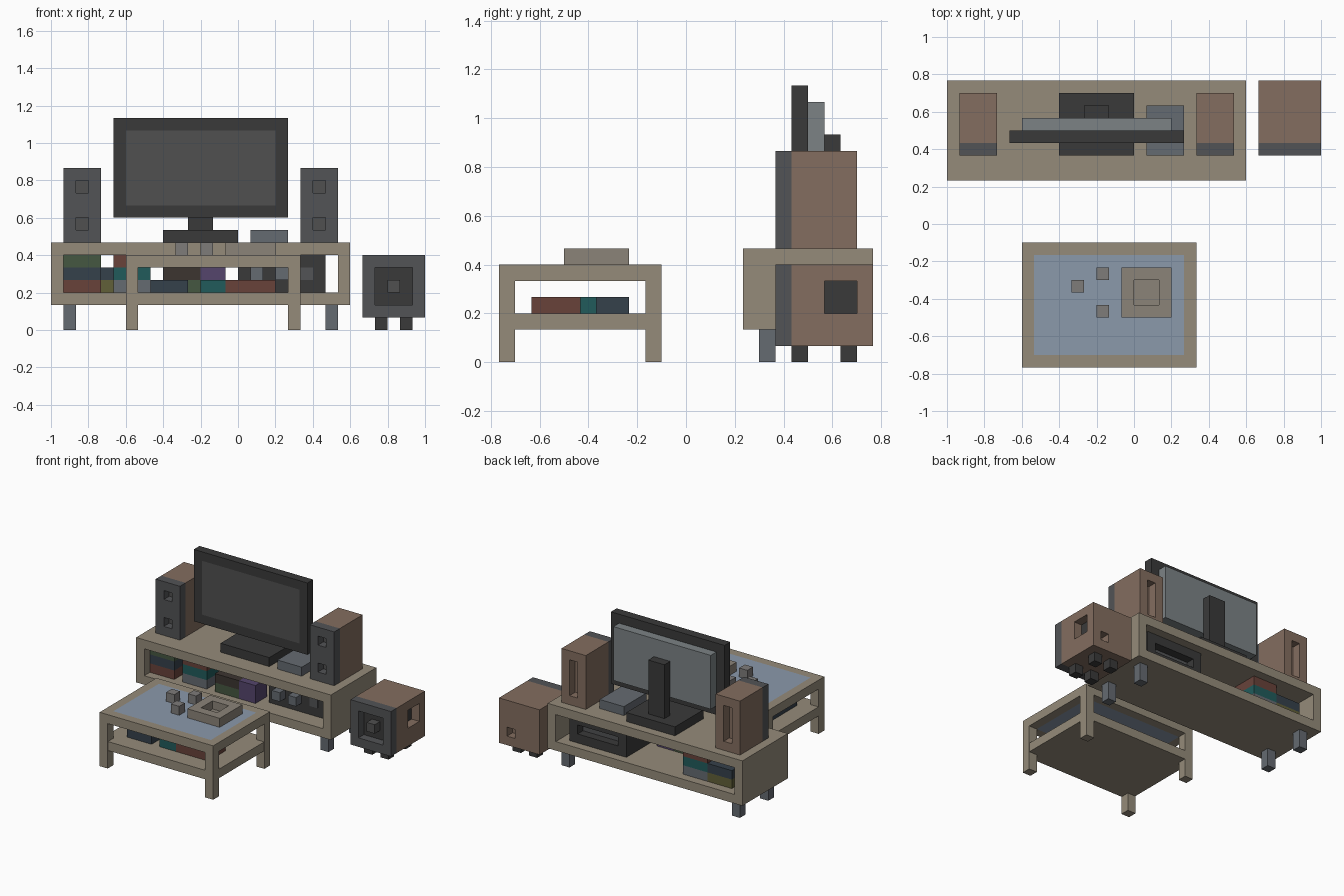
import bpy

if "Cube" in bpy.data.objects:
    bpy.data.objects.remove(bpy.data.objects["Cube"])

U = 1 / 15  # everything sits on a grid of 1/15 unit cells


def material(name, rgb):
    m = bpy.data.materials.new(name)
    m.diffuse_color = (*rgb, 1)
    m.use_nodes = True
    m.node_tree.nodes["Principled BSDF"].inputs["Base Color"].default_value = m.diffuse_color
    return m


WOOD = material("pale_wood", (0.30, 0.26, 0.195))
BROWN = material("brown_wood", (0.23, 0.155, 0.115))
CHARCOAL = material("charcoal", (0.085, 0.087, 0.092))
BLACK = material("black", (0.042, 0.042, 0.042))
SCREEN = material("screen", (0.08, 0.08, 0.08))
STEEL = material("steel", (0.20, 0.225, 0.235))
LEG = material("leg_grey", (0.13, 0.145, 0.165))
GLASS = material("glass", (0.26, 0.32, 0.41))
STONE = material("stone", (0.26, 0.23, 0.19))
CUBE = material("cube_grey", (0.21, 0.20, 0.195))
RED = material("red", (0.14, 0.055, 0.042))
BLUE = material("blue", (0.036, 0.052, 0.07))
GREEN = material("green", (0.06, 0.095, 0.052))
TEAL = material("teal", (0.015, 0.105, 0.105))
PURPLE = material("purple", (0.09, 0.06, 0.15))
OLIVE = material("olive", (0.12, 0.115, 0.04))
DARK_BROWN = material("dark_brown", (0.045, 0.035, 0.03))


def box(name, x, y, z, mat=None):
    """Box from cell ranges; cell (15, 11.5, 0) is the origin."""
    bpy.ops.mesh.primitive_cube_add(
        size=1, location=((sum(x) / 2 - 15) * U, (sum(y) / 2 - 11.5) * U, sum(z) / 2 * U))
    ob = bpy.context.object
    ob.name = name
    ob.scale = [(r[1] - r[0]) * U for r in (x, y, z)]
    bpy.ops.object.transform_apply(location=False, rotation=False, scale=True)
    if mat:
        ob.data.materials.append(mat)
    return ob


def cut(ob, x, y, z):
    """Subtract a box of cells from an object."""
    cutter = box("cutter", x, y, z)
    mod = ob.modifiers.new("cut", "BOOLEAN")
    mod.operation, mod.solver, mod.object = "DIFFERENCE", "EXACT", cutter
    bpy.context.view_layer.objects.active = ob
    bpy.ops.object.modifier_apply(modifier=mod.name)
    bpy.data.objects.remove(cutter, do_unlink=True)


# Media stand, open front and back, on four legs
stand = box("media_stand", (0, 24), (15, 23), (2, 7), WOOD)
cut(stand, (1, 23), (14, 24), (3, 6))
for x in (1, 22):
    for y in (16, 21):
        box("stand_leg", (x, x + 1), (y, y + 1), (0, 2), LEG)

# Tall speakers
for x in (1, 20):
    baffle = box("speaker_front", (x, x + 3), (17, 18), (7, 13), CHARCOAL)
    for z in (8, 11):
        cut(baffle, (x + 1, x + 2), (16, 19), (z, z + 1))
        box("speaker_cone", (x + 1, x + 2), (17.95, 18), (z, z + 1), SCREEN)
    body = box("speaker_body", (x, x + 3), (18, 22), (7, 13), BROWN)
    cut(body, (x + 1, x + 2), (21, 23), (8, 12))

# Television
bezel = box("television_frame", (5, 19), (18, 19), (9, 17), BLACK)
cut(bezel, (6, 18), (17, 20), (10, 16))
box("television_screen", (6, 18), (18, 19), (10, 16), SCREEN)
box("television_back", (6, 18), (19, 20), (10, 16), STEEL)
box("television_neck", (11, 13), (20, 21), (8, 14), BLACK)
box("television_base", (9, 15), (17, 22), (7, 8), BLACK)
box("set_top_box", (16, 19), (17, 21), (7, 8), LEG)

# Subwoofer with recessed cone, side port and back socket
sub_front = box("subwoofer_front", (25, 30), (17, 18), (1, 6), CHARCOAL)
cut(sub_front, (26, 29), (16, 19), (2, 5))
box("subwoofer_cone", (26, 29), (17.95, 18), (2, 5), BLACK)
box("subwoofer_hub", (27, 28), (17, 18), (3, 4), SCREEN)
sub = box("subwoofer_body", (25, 30), (18, 23), (1, 6), BROWN)
cut(sub, (29, 31), (20, 22), (3, 5))
cut(sub, (28, 29), (22, 24), (2, 3))
box("subwoofer_port", (29, 29.05), (20, 22), (3, 5), BLACK)
for x in (26, 28):
    for y in (18, 21):
        box("subwoofer_foot", (x, x + 1), (y, y + 1), (0, 1), BLACK)

# Coffee table: framed glass top, shelf, four legs
top = box("table_frame", (6, 20), (0, 10), (5, 6), WOOD)
cut(top, (7, 19), (1, 9), (4, 7))
box("table_glass", (7, 19), (1, 9), (5, 6), GLASS)
box("table_shelf", (6.02, 19.98), (0.02, 9.98), (2, 3), WOOD)
for x in (6, 19):
    for y in (0, 9):
        box("table_leg", (x, x + 1), (y, y + 1), (0, 5), WOOD)

# Tray and cubes on the table
tray = box("tray", (14, 18), (4, 8), (6, 7), STONE)
cut(tray, (15, 17), (5, 7), (6.1, 8))
for x, y in ((10, 6), (12, 7), (12, 4)):
    box("small_cube", (x, x + 1), (y, y + 1), (6, 7), CUBE)

# Books on the table shelf
box("shelf_book", (14, 18), (2, 5), (3, 4), RED)
box("shelf_book", (12, 14), (2, 6), (3, 4), TEAL)
box("shelf_book", (8, 11), (2, 8), (3, 4), BLUE)

# Book stacks in the stand, listed bottom to top
stacks = (((1, 4), (16, 20), (RED, BLUE, GREEN)),
          ((2, 5), (20, 22), (OLIVE, BLUE)),
          ((5, 8), (16, 22), (LEG, TEAL, RED)),
          ((9, 12), (16, 18), (GREEN, DARK_BROWN)),
          ((12, 14), (16, 18), (PURPLE, PURPLE)))
for x, y, mats in stacks:
    for i, mat in enumerate(mats):
        box("stand_book", x, y, (3 + i, 4 + i), mat)

# Receiver with knobs and a back slot
receiver = box("receiver", (15, 22), (17, 22), (3, 6), BLACK)
cut(receiver, (16, 21), (21, 23), (4, 5))
box("receiver_back_panel", (16, 21), (21, 21.05), (4, 5), CHARCOAL)
for x in (16, 18):
    box("receiver_knob", (x, x + 1), (16, 17), (4, 5), LEG)
box("receiver_display", (20, 21), (16.9, 17), (4, 5), CHARCOAL)
